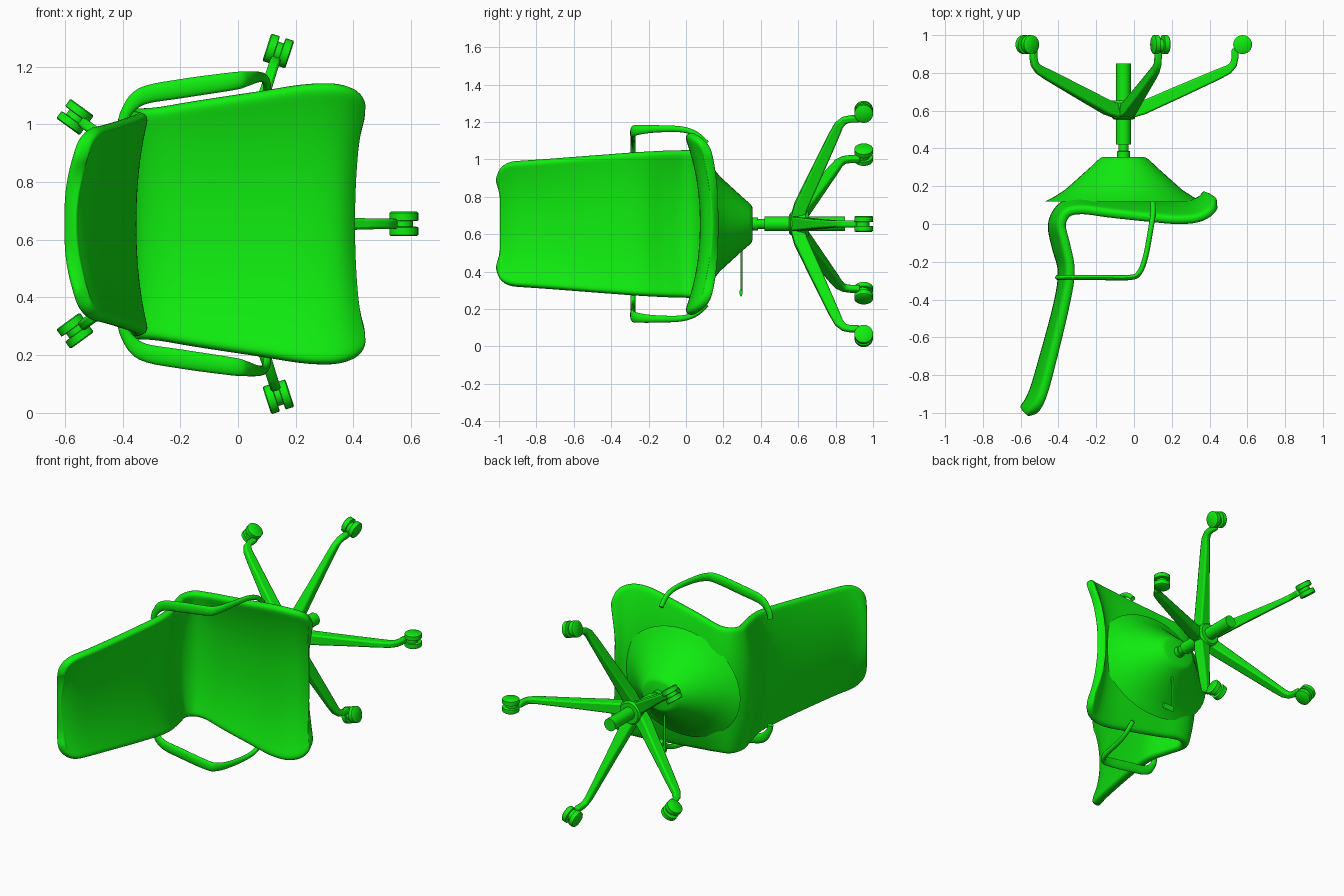
import bpy, bmesh, math
from mathutils import Vector

if "Cube" in bpy.data.objects:
    bpy.data.objects.remove(bpy.data.objects["Cube"])

CX, CZ = -0.055, 0.655          # column axis (runs along y); CZ is the mirror plane
GREEN = bpy.data.materials.new("green")
GREEN.diffuse_color = (0.005, 0.85, 0.005, 1)
GREEN.use_nodes = True
GREEN.node_tree.nodes["Principled BSDF"].inputs["Base Color"].default_value = GREEN.diffuse_color


def smooth_path(rows, steps):
    """Catmull-Rom through rows of numbers."""
    out = []
    for i in range(len(rows) - 1):
        p0, p1 = rows[max(i - 1, 0)], rows[i]
        p2, p3 = rows[i + 1], rows[min(i + 2, len(rows) - 1)]
        for k in range(steps):
            t = k / steps
            out.append([0.5 * (2 * b + (c - a) * t + (2 * a - 5 * b + 4 * c - d) * t * t
                               + (3 * b - a - 3 * c + d) * t ** 3)
                        for a, b, c, d in zip(p0, p1, p2, p3)])
    out.append(list(rows[-1]))
    return out


def finish(bm, name, angle=40):
    bmesh.ops.recalc_face_normals(bm, faces=bm.faces)
    me = bpy.data.meshes.new(name)
    bm.to_mesh(me)
    bm.free()
    ob = bpy.data.objects.new(name, me)
    bpy.context.collection.objects.link(ob)
    me.materials.append(GREEN)
    bpy.ops.object.select_all(action='DESELECT')
    ob.select_set(True)
    bpy.context.view_layer.objects.active = ob
    bpy.ops.object.shade_smooth_by_angle(angle=math.radians(angle))
    return ob


def sweep(name, pts, sizes, hints, n=16):
    """Elliptical (or 4-sided) section swept along pts; sizes = (along hint, across)."""
    bm = bmesh.new()
    rings = []
    pts = [Vector(p) for p in pts]
    turn, k = (math.pi / 4, math.sqrt(2)) if n == 4 else (0, 1)
    for i, p in enumerate(pts):
        t = (pts[min(i + 1, len(pts) - 1)] - pts[max(i - 1, 0)]).normalized()
        s = Vector(hints[i])
        s = (s - t * s.dot(t)).normalized()
        u = t.cross(s)
        a, b = sizes[i]
        rings.append([bm.verts.new(p + k * (s * a * math.cos(w) + u * b * math.sin(w)))
                      for w in (turn + 2 * math.pi * j / n for j in range(n))])
    for r, q in zip(rings, rings[1:]):
        for j in range(n):
            bm.faces.new((r[j], r[(j + 1) % n], q[(j + 1) % n], q[j]))
    bm.faces.new(rings[0])
    bm.faces.new(rings[-1])
    return finish(bm, name)


def lathe(name, profile, sx=1.0, n=32):
    """Rings (y, radius) about the column axis."""
    return sweep(name, [(CX, y, CZ) for y, r in profile],
                 [(r, r * sx) for y, r in profile], [(0, 0, 1)] * len(profile), n)


# Seat shell: centre profile x, y, half width, edge lift
shell = smooth_path([
    (0.39, 0.16, 0.47, 0.07), (0.34, 0.115, 0.485, 0.085), (0.24, 0.10, 0.485, 0.085),
    (0.08, 0.108, 0.46, 0.08), (-0.12, 0.12, 0.43, 0.07), (-0.28, 0.125, 0.405, 0.055),
    (-0.38, 0.09, 0.40, 0.045), (-0.43, 0.00, 0.395, 0.05), (-0.41, -0.12, 0.392, 0.055),
    (-0.378, -0.25, 0.385, 0.045), (-0.40, -0.42, 0.372, 0.04), (-0.48, -0.72, 0.348, 0.05),
    (-0.535, -0.90, 0.335, 0.055), (-0.585, -0.985, 0.328, 0.055)], 5)
lengths = [0]
for a, b in zip(shell, shell[1:]):
    lengths.append(lengths[-1] + math.hypot(b[0] - a[0], b[1] - a[1]))
bm = bmesh.new()
grid, cols, R = [], 20, 0.1
for i, (x, y, w, lift) in enumerate(shell):
    a, b = shell[max(i - 1, 0)], shell[min(i + 1, len(shell) - 1)]
    t = Vector((b[0] - a[0], b[1] - a[1])).normalized()
    d = min(lengths[i], lengths[-1] - lengths[i], R)
    w += -R + math.sqrt(R * R - (R - d) ** 2)      # rounded corners
    row = []
    for j in range(cols + 1):
        v = 2 * j / cols - 1
        o = lift * abs(v) ** 2.2
        row.append(bm.verts.new((x - t.y * o, y + t.x * o, CZ + v * w)))
    grid.append(row)
for r, q in zip(grid, grid[1:]):
    for j in range(cols):
        bm.faces.new((r[j], r[j + 1], q[j + 1], q[j]))
seat = finish(bm, "seat_shell", 60)
sol = seat.modifiers.new("thickness", 'SOLIDIFY')
sol.thickness, sol.offset = 0.052, 0
sub = seat.modifiers.new("rounding", 'SUBSURF')
sub.levels = sub.render_levels = 2

# Flared housing under the seat
lathe("under_seat_housing", [(0.12, 0.34), (0.145, 0.30), (0.18, 0.255), (0.24, 0.20),
                             (0.30, 0.145), (0.335, 0.115), (0.35, 0.10), (0.356, 0.085)], 1.22, 40)

# Column and hub
lathe("column", [(0.34, 0.034), (0.385, 0.034), (0.386, 0.027), (0.42, 0.027),
                 (0.421, 0.039), (0.85, 0.039)])
lathe("hub", [(0.552, 0.05), (0.56, 0.06), (0.64, 0.075), (0.655, 0.065)])

# Five legs with casters
leg = [(0.02, 0.592, 0.040, 0.036), (0.10, 0.614, 0.036, 0.036), (0.30, 0.703, 0.026, 0.033),
       (0.50, 0.792, 0.019, 0.028), (0.555, 0.818, 0.018, 0.024), (0.582, 0.845, 0.018, 0.019),
       (0.59, 0.88, 0.018, 0.018), (0.59, 0.93, 0.018, 0.018)]
for i in range(5):
    ang = 2 * math.pi * i / 5
    out = Vector((math.cos(ang), 0, math.sin(ang)))
    side = Vector((-math.sin(ang), 0, math.cos(ang)))

    def at(r, y, s=0):
        return Vector((CX, y, CZ)) + out * r + side * s

    ob = sweep(f"leg_{i + 1}", [at(p[0], p[1]) for p in leg], [p[2:] for p in leg],
               [side] * len(leg), 4)
    bev = ob.modifiers.new("soft_edges", 'BEVEL')
    bev.width, bev.segments = 0.009, 2
    for s in (-1, 1):
        prof = [(0.010, 0.044), (0.012, 0.05), (0.038, 0.05), (0.042, 0.045)]
        sweep(f"wheel_{i + 1}_{'a' if s < 0 else 'b'}", [at(0.63, 0.95, s * o) for o, r in prof],
              [(r, r) for o, r in prof], [out] * 4, 24)
    sweep(f"caster_block_{i + 1}", [at(0.625, 0.945, -0.015), at(0.625, 0.945, 0.015)],
          [(0.036, 0.036)] * 2, [out] * 2, 16)

# Armrests: x, y, offset from mirror plane, half width, half thickness, section hint x, z
arm = smooth_path([
    (-0.40, -0.283, 0.34, 0.018, 0.014, -1, 0.2), (-0.385, -0.283, 0.39, 0.020, 0.014, -1, 0.5),
    (-0.33, -0.283, 0.443, 0.030, 0.014, -0.5, 1), (-0.20, -0.283, 0.468, 0.033, 0.014, 0, 1),
    (-0.02, -0.283, 0.494, 0.031, 0.014, 0, 1), (0.03, -0.255, 0.502, 0.026, 0.014, 0, 1),
    (0.062, -0.17, 0.508, 0.020, 0.014, 0, 1), (0.088, -0.03, 0.506, 0.016, 0.014, 0, 1),
    (0.10, 0.05, 0.482, 0.015, 0.014, 0, 1), (0.10, 0.11, 0.43, 0.015, 0.014, 0, 1)], 5)
for name, m in (("armrest_left", 1), ("armrest_right", -1)):
    sweep(name, [(p[0], p[1], CZ + m * p[2]) for p in arm], [(p[3], p[4]) for p in arm],
          [(p[5], 0, m * p[6]) for p in arm])

# Height lever with paddle
sweep("lever", [(CX, 0.296, 0.52), (CX, 0.296, 0.28)], [(0.006, 0.006)] * 2, [(1, 0, 0)] * 2, 10)
sweep("lever_paddle", [(CX - 0.01, 0.294, 0.287), (CX + 0.07, 0.294, 0.287)],
      [(0.02, 0.008)] * 2, [(0, 0, 1)] * 2, 12)
